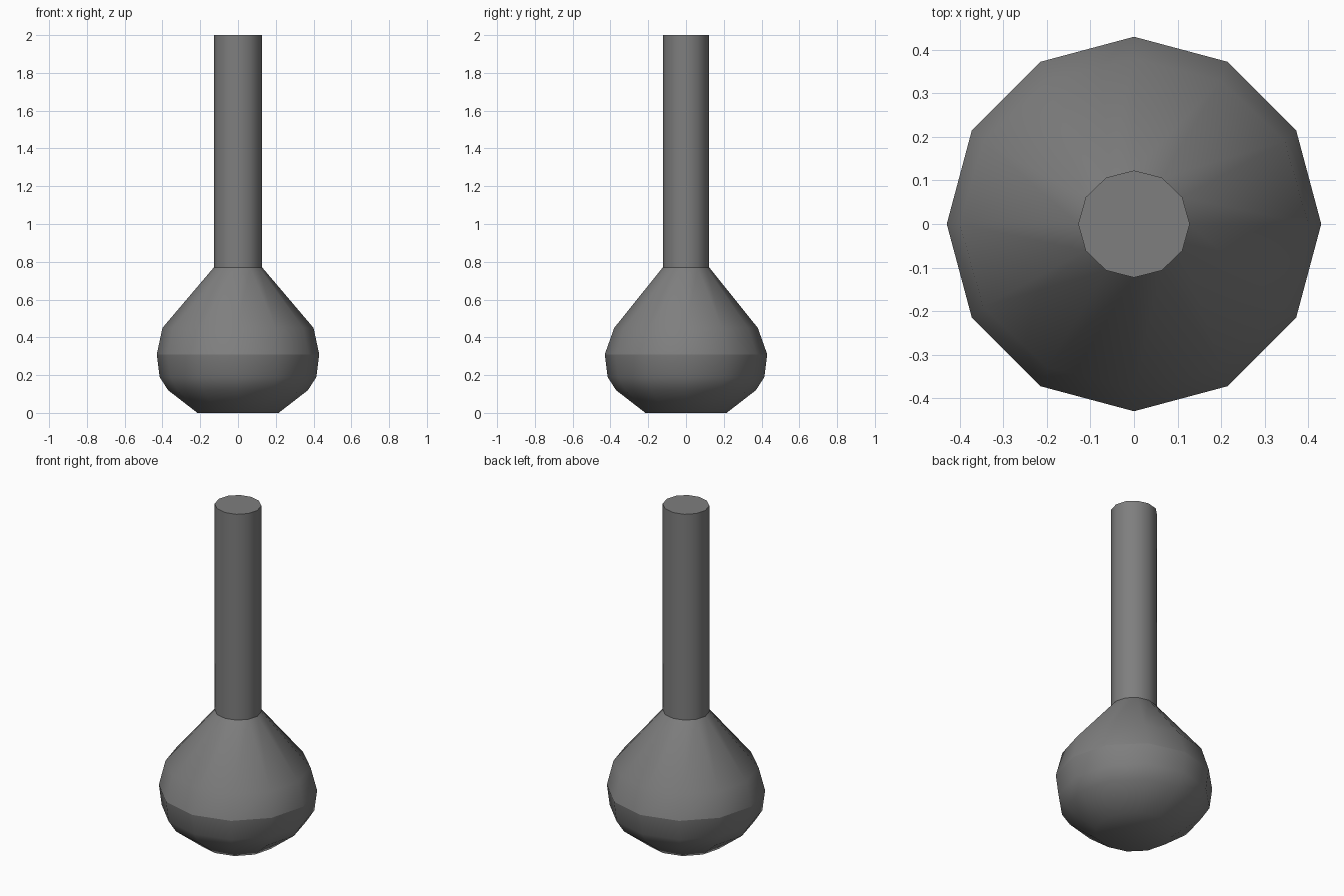
import bpy, bmesh, math

cube = bpy.data.objects.get("Cube")
if cube:
    bpy.data.objects.remove(cube, do_unlink=True)

SIDES = 12

grey = bpy.data.materials.new("dark_grey")
grey.use_nodes = True
colour = (0.21, 0.21, 0.21, 1)
grey.diffuse_color = colour
grey.node_tree.nodes["Principled BSDF"].inputs["Base Color"].default_value = colour


def lathe(name, profile, cap_bottom=False, cap_top=False, flat_caps=True):
    """Skin 12-sided rings given as (x radius, y radius, height)."""
    bm = bmesh.new()
    rings = []
    for rx, ry, z in profile:
        angles = [math.tau * i / SIDES for i in range(SIDES)]
        rings.append([bm.verts.new((rx * math.cos(a), ry * math.sin(a), z)) for a in angles])
    for low, high in zip(rings, rings[1:]):
        for i in range(SIDES):
            j = (i + 1) % SIDES
            bm.faces.new((low[i], low[j], high[j], high[i])).smooth = True
    caps = []
    if cap_bottom:
        caps.append(bm.faces.new(rings[0][::-1]))
    if cap_top:
        caps.append(bm.faces.new(rings[-1]))
    for cap in caps:
        cap.smooth = not flat_caps
        for edge in cap.edges:
            edge.smooth = not flat_caps
    mesh = bpy.data.meshes.new(name)
    bm.to_mesh(mesh)
    bm.free()
    mesh.materials.append(grey)
    obj = bpy.data.objects.new(name, mesh)
    bpy.context.collection.objects.link(obj)
    return obj


# Rounded bowl with a softly shaded flat base
lathe("bowl", [(0.215, 0.215, 0), (0.37, 0.37, 0.12), (0.415, 0.415, 0.19),
               (0.43, 0.43, 0.31)], cap_bottom=True, flat_caps=False)

# Shoulder narrowing to the neck, separate so the seam stays crisp
lathe("shoulder", [(0.43, 0.43, 0.31), (0.4, 0.38, 0.45), (0.128, 0.123, 0.77)])

# Long straight neck with a flat top
lathe("neck", [(0.128, 0.123, 0.77), (0.128, 0.123, 2)], cap_top=True)
